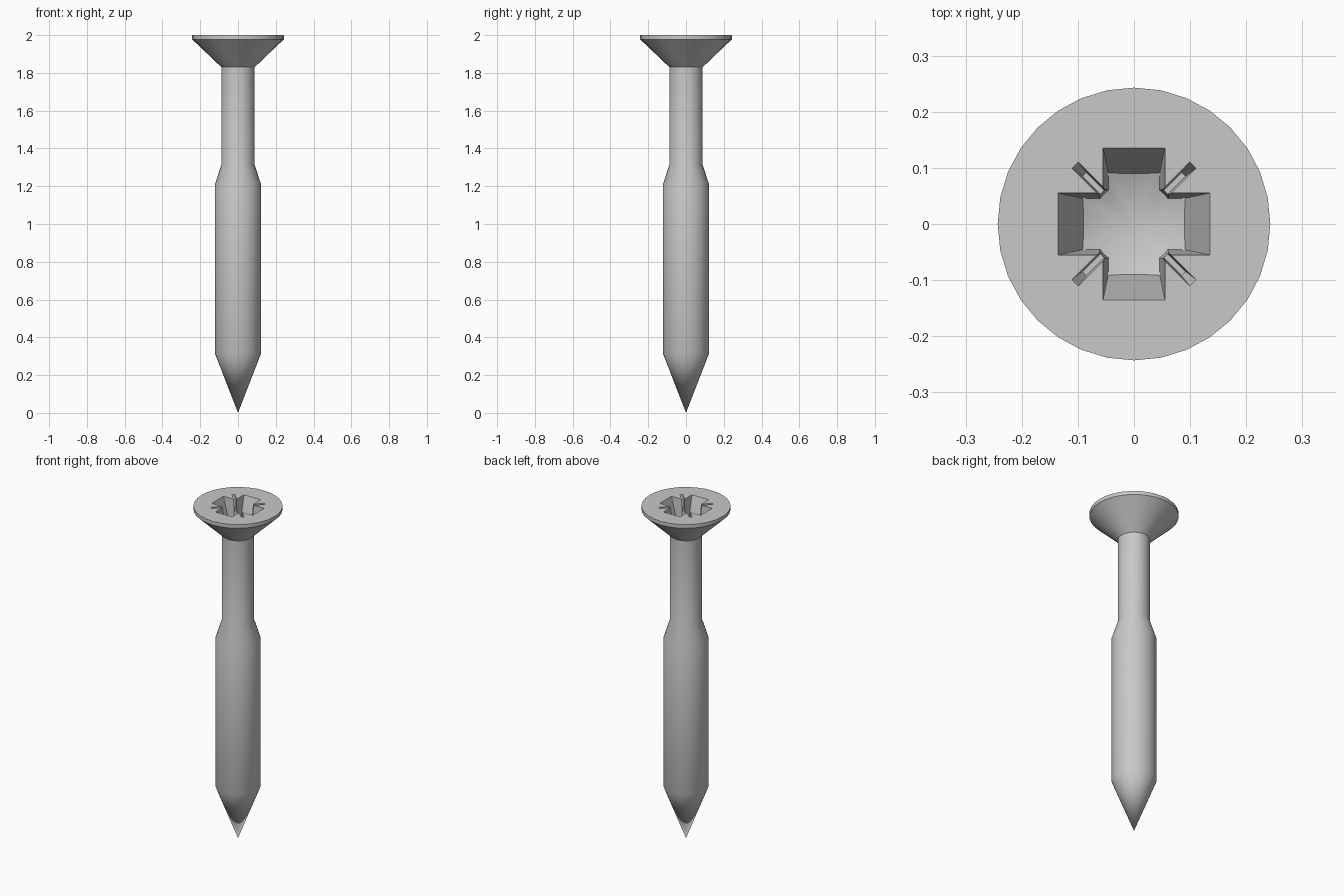
import bpy, bmesh, math
from mathutils import Matrix, Vector

cube = bpy.data.objects.get("Cube")
if cube:
    bpy.data.objects.remove(cube, do_unlink=True)

steel = bpy.data.materials.new("grey_steel")
steel.use_nodes = True
grey = (0.58, 0.58, 0.58, 1)
steel.diffuse_color = grey
steel.node_tree.nodes["Principled BSDF"].inputs["Base Color"].default_value = grey


def make(name, bm):
    bmesh.ops.recalc_face_normals(bm, faces=bm.faces)
    mesh = bpy.data.meshes.new(name)
    bm.to_mesh(mesh)
    bm.free()
    mesh.materials.append(steel)
    obj = bpy.data.objects.new(name, mesh)
    bpy.context.collection.objects.link(obj)
    return obj


def lathe(name, profile, sides=32):
    """Closed turned solid from (radius, z) points, running bottom to top."""
    bm = bmesh.new()
    rings = []
    for r, z in profile:
        count = sides if r > 0 else 1
        rings.append([bm.verts.new((r * math.sin(math.tau * i / sides),
                                    r * math.cos(math.tau * i / sides), z))
                      for i in range(count)])
    for low, high in zip(rings, rings[1:]):
        for i in range(sides):
            j = (i + 1) % sides
            if len(low) == 1:
                bm.faces.new((low[0], high[i], high[j]))
            else:
                bm.faces.new((low[i], low[j], high[j], high[i]))
    for ring in (rings[0], rings[-1]):
        if len(ring) > 1:
            bm.faces.new(ring)
    return make(name, bm)


def tapered_bar(name, top, bottom, z_top, z_bottom, angle):
    """Bar through the axis; top and bottom are (half length, half width)."""
    bm = bmesh.new()
    bmesh.ops.create_cube(bm, size=2)
    for v in bm.verts:
        (length, width), z = (top, z_top) if v.co.z > 0 else (bottom, z_bottom)
        v.co = Vector((v.co.x * length, v.co.y * width, z))
    bm.transform(Matrix.Rotation(angle, 4, "Z"))
    return make(name, bm)


def combine(target, tool, operation):
    mod = target.modifiers.new("cut", "BOOLEAN")
    mod.operation = operation
    mod.solver = "EXACT"
    mod.object = tool
    bpy.context.view_layer.update()
    graph = bpy.context.evaluated_depsgraph_get()
    mesh = bpy.data.meshes.new_from_object(target.evaluated_get(graph))
    target.modifiers.clear()
    target.data = mesh
    bpy.data.objects.remove(tool, do_unlink=True)


# Turned body: point, shank, neck and countersunk head
screw = lathe("screw", [(0, 0), (0.123, 0.317), (0.123, 1.206), (0.088, 1.315),
                        (0.088, 1.83), (0.243, 1.978), (0.243, 2)])

# Driver recess: round core, two crossing arms and thin diagonal slots
bit = lathe("recess", [(0.073, 1.80), (0.085, 2.02)])
for angle in (0, math.pi / 2):
    combine(bit, tapered_bar("arm", (0.142, 0.0565), (0.072, 0.042),
                             2.02, 1.80, angle), "UNION")

# Conical recess floor
floor = lathe("floor", [(0, 1.82), (0.3, 1.94), (0.3, 2.01)])
combine(bit, floor, "INTERSECT")

for angle in (math.pi / 4, -math.pi / 4):
    combine(bit, tapered_bar("slot", (0.152, 0.0085), (0.125, 0.005),
                             2.01, 1.93, angle), "UNION")
combine(screw, bit, "DIFFERENCE")

# Smooth turned surfaces with crisp edges
bpy.ops.object.select_all(action="DESELECT")
screw.select_set(True)
bpy.context.view_layer.objects.active = screw
bpy.ops.object.shade_smooth_by_angle(angle=math.radians(30))
